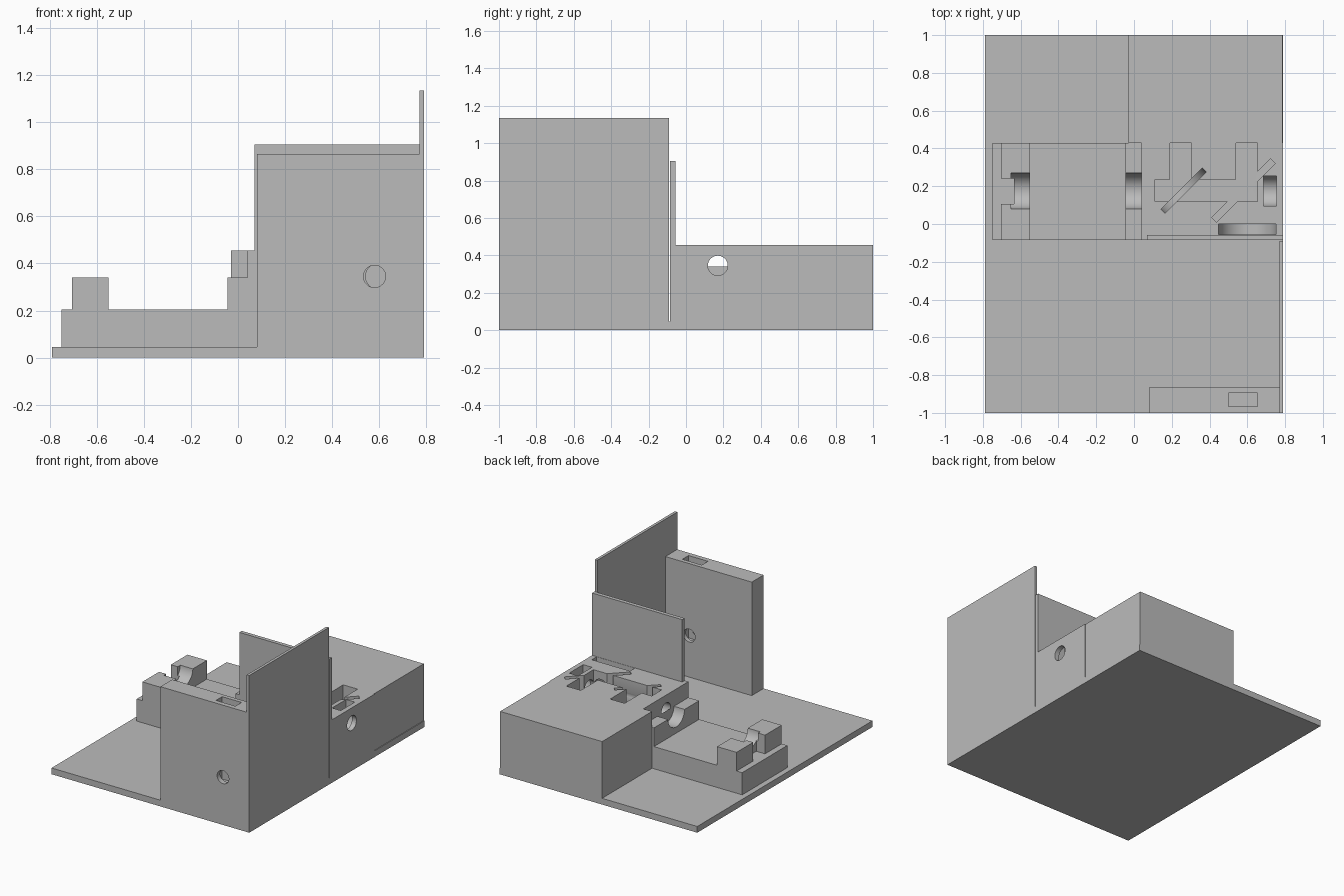
import bpy, bmesh
from math import pi, cos, sin, radians
from mathutils import Matrix, Vector

cube = bpy.data.objects.get("Cube")
if cube:
    bpy.data.objects.remove(cube, do_unlink=True)

grey = bpy.data.materials.new("plain_grey")
grey.use_nodes = True
COLOUR = (0.5, 0.5, 0.5, 1)
grey.diffuse_color = COLOUR
grey.node_tree.nodes["Principled BSDF"].inputs["Base Color"].default_value = COLOUR


def make(name, bm):
    bmesh.ops.recalc_face_normals(bm, faces=bm.faces)
    mesh = bpy.data.meshes.new(name)
    bm.to_mesh(mesh)
    bm.free()
    obj = bpy.data.objects.new(name, mesh)
    bpy.context.collection.objects.link(obj)
    mesh.materials.append(grey)
    return obj


def box(name, x, y, z, turn=0):
    """Box from (min, max) ranges, optionally turned about its vertical axis."""
    bm = bmesh.new()
    bmesh.ops.create_cube(bm, size=1)
    size = [r[1] - r[0] for r in (x, y, z)]
    mid = [(r[0] + r[1]) / 2 for r in (x, y, z)]
    m = Matrix.Translation(mid) @ Matrix.Rotation(radians(turn), 4, 'Z') @ Matrix.Diagonal((*size, 1))
    bmesh.ops.transform(bm, matrix=m, verts=bm.verts)
    return make(name, bm)


def bore(axis, start, end, side, radius):
    """Horizontal round cutter at beam height along X or Y."""
    bm = bmesh.new()
    bmesh.ops.create_cone(bm, cap_ends=True, segments=48, radius1=radius,
                          radius2=radius, depth=end - start)
    mid = (start + end) / 2
    turn = Matrix.Rotation(pi / 2, 4, 'Y' if axis == 'X' else 'X')
    place = (mid, side, BEAM) if axis == 'X' else (side, mid, BEAM)
    bmesh.ops.transform(bm, matrix=Matrix.Translation(place) @ turn, verts=bm.verts)
    return make("bore_cutter", bm)


def round_slot(x, y, radius, thick, turn):
    """Upright slot with a half-round bottom, open at the top."""
    outline = [(radius, TOP + 0.1 - BEAM)]
    outline += [(radius * cos(a), -radius * sin(a)) for a in (pi * i / 32 for i in range(33))]
    outline += [(-radius, TOP + 0.1 - BEAM)]
    bm = bmesh.new()
    face = bm.faces.new([bm.verts.new((u, -thick / 2, w)) for u, w in outline])
    out = bmesh.ops.extrude_face_region(bm, geom=[face])
    moved = [v for v in out["geom"] if isinstance(v, bmesh.types.BMVert)]
    bmesh.ops.translate(bm, vec=Vector((0, thick, 0)), verts=moved)
    m = Matrix.Translation((x, y, BEAM)) @ Matrix.Rotation(radians(turn), 4, 'Z')
    bmesh.ops.transform(bm, matrix=m, verts=bm.verts)
    return make("slot_cutter", bm)


def combine(obj, others, operation='DIFFERENCE'):
    """Apply booleans one after another and drop the helper objects."""
    for other in others:
        mod = obj.modifiers.new("cut", 'BOOLEAN')
        mod.operation, mod.solver, mod.object = operation, 'EXACT', other
        bpy.context.view_layer.update()
        done = bpy.data.meshes.new_from_object(
            obj.evaluated_get(bpy.context.evaluated_depsgraph_get()))
        obj.modifiers.clear()
        obj.data = done
        bpy.data.objects.remove(other, do_unlink=True)


BEAM, TOP, FLOOR = 0.345, 0.455, 0.045
LASER_Y, FILTER_X = 0.17, 0.58
DEPTH = (-0.085, 0.43)

# Base plate and tall side wall
box("base_plate", (-0.79, 0.79), (-1, 1), (0, FLOOR))
box("side_wall", (0.77, 0.79), (-1, -0.09), (FLOOR, 1.135))

# Front panel with light hole and filter pocket
front = box("front_panel", (0.08, 0.77), (-1, -0.865), (FLOOR, 0.865))
combine(front, [bore('Y', -1.1, -0.8, FILTER_X, 0.047),
                box("pocket", (0.5, 0.655), (-0.965, -0.895), (0.27, 1))])

# Thin divider standing on the optics block
box("divider_panel", (0.07, 0.79), (-0.085, -0.057), (TOP, 0.905))

# Optics block with beam channels, mirror slots and lens slots
optics = box("optics_block", (0.04, 0.79), DEPTH, (FLOOR, TOP))
channel = (BEAM - 0.055, TOP + 0.1)
combine(optics, [
    box("channel", (0.11, 0.655), (0.12, 0.235), channel),
    box("left_arm", (0.19, 0.305), (0.2, 0.5), channel),
    box("right_arm", (0.54, 0.655), (0.2, 0.5), channel),
    box("splitter_slot", (0.36, 0.8), (0.16, 0.195), channel, 45),
    round_slot(0.262, 0.177, 0.155, 0.03, 45),
    round_slot(0.6, -0.0275, 0.153, 0.055, 0),
    round_slot(0.72, 0.175, 0.08, 0.07, 90),
    bore('X', 0, 0.9, LASER_Y, 0.053),
    bore('Y', -0.2, 0.16, 0.597, 0.055),
])

# Solid rear block
box("rear_block", (-0.03, 0.785), (0.43, 1), (FLOOR, TOP))

# Laser cradle: low bed with two notched supports
cradle = box("laser_cradle", (-0.75, 0.04), DEPTH, (FLOOR, 0.34))
combine(cradle, [
    box("bed_gap", (-0.55, -0.045), (-0.2, 0.6), (0.205, 0.5)),
    box("end_step", (-0.8, -0.705), (-0.2, 0.6), (0.205, 0.5)),
    box("cable_gap", (-0.8, -0.635), (0.105, 0.24), (0.205, 0.5)),
    bore('X', -0.65, -0.5, 0.175, 0.095),
    bore('X', -0.1, 0.04, 0.175, 0.095),
])

# Smooth the round cuts while keeping sharp edges
for obj in (front, optics, cradle):
    bpy.ops.object.select_all(action='DESELECT')
    obj.select_set(True)
    bpy.context.view_layer.objects.active = obj
    bpy.ops.object.shade_smooth_by_angle(angle=radians(30))
